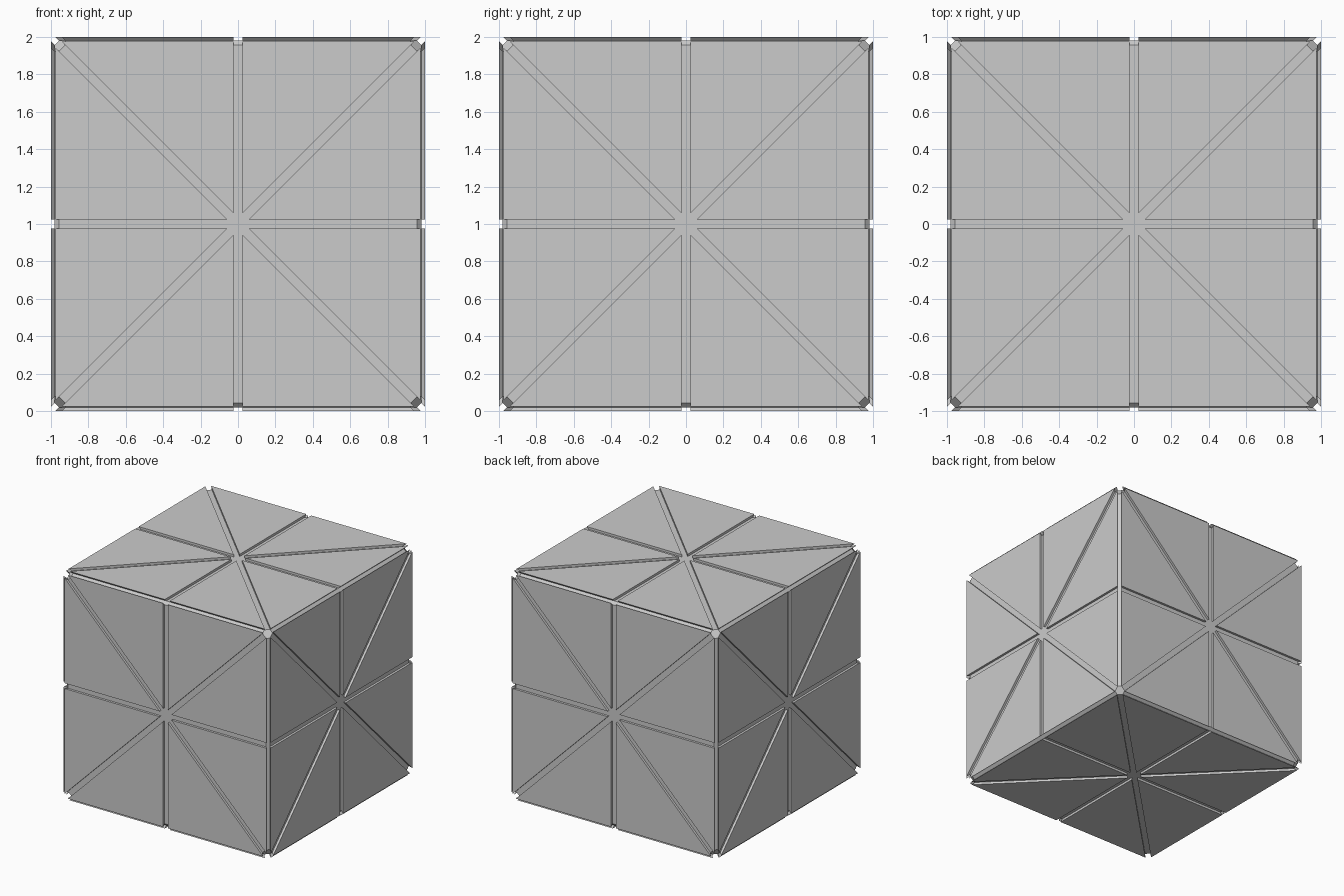
import bpy, bmesh
from mathutils import Vector

if "Cube" in bpy.data.objects:
    bpy.data.objects.remove(bpy.data.objects["Cube"])

GAP = 0.0235     # half width of the grooves
DEPTH = 0.02     # groove depth

bm = bmesh.new()

# cube with each side divided into four quads
bmesh.ops.create_cube(bm, size=2)
bmesh.ops.subdivide_edges(bm, edges=bm.edges[:], cuts=1, use_grid_fill=True)

# split every quad from side centre to cube corner: eight triangles per side
for f in bm.faces[:]:
    ends = [v for v in f.verts if round(sum(abs(c) for c in v.co)) in (1, 3)]
    bmesh.utils.face_split(f, ends[0], ends[1])

# bevel all edges into strips; the large triangles remain as panels
bmesh.ops.bevel(bm, geom=bm.edges[:], offset=GAP, offset_type='OFFSET',
                segments=1, affect='EDGES', clamp_overlap=True)

# sink the strips to form the grooves
strips = [f for f in bm.faces if f.calc_area() < 0.2]
ret = bmesh.ops.extrude_face_region(bm, geom=strips)
bmesh.ops.delete(bm, geom=[f for f in strips if f.is_valid], context='FACES_ONLY')
for v in [g for g in ret['geom'] if isinstance(g, bmesh.types.BMVert)]:
    v.co = Vector([c - DEPTH * (1 if c > 0 else -1) if abs(c) > 0.9 else c
                   for c in v.co])

# stand on the floor
bmesh.ops.translate(bm, verts=bm.verts[:], vec=(0, 0, 1))
bmesh.ops.recalc_face_normals(bm, faces=bm.faces[:])
mesh = bpy.data.meshes.new("panelled_cube")
bm.to_mesh(mesh)
bm.free()
bpy.context.collection.objects.link(bpy.data.objects.new("panelled_cube", mesh))
